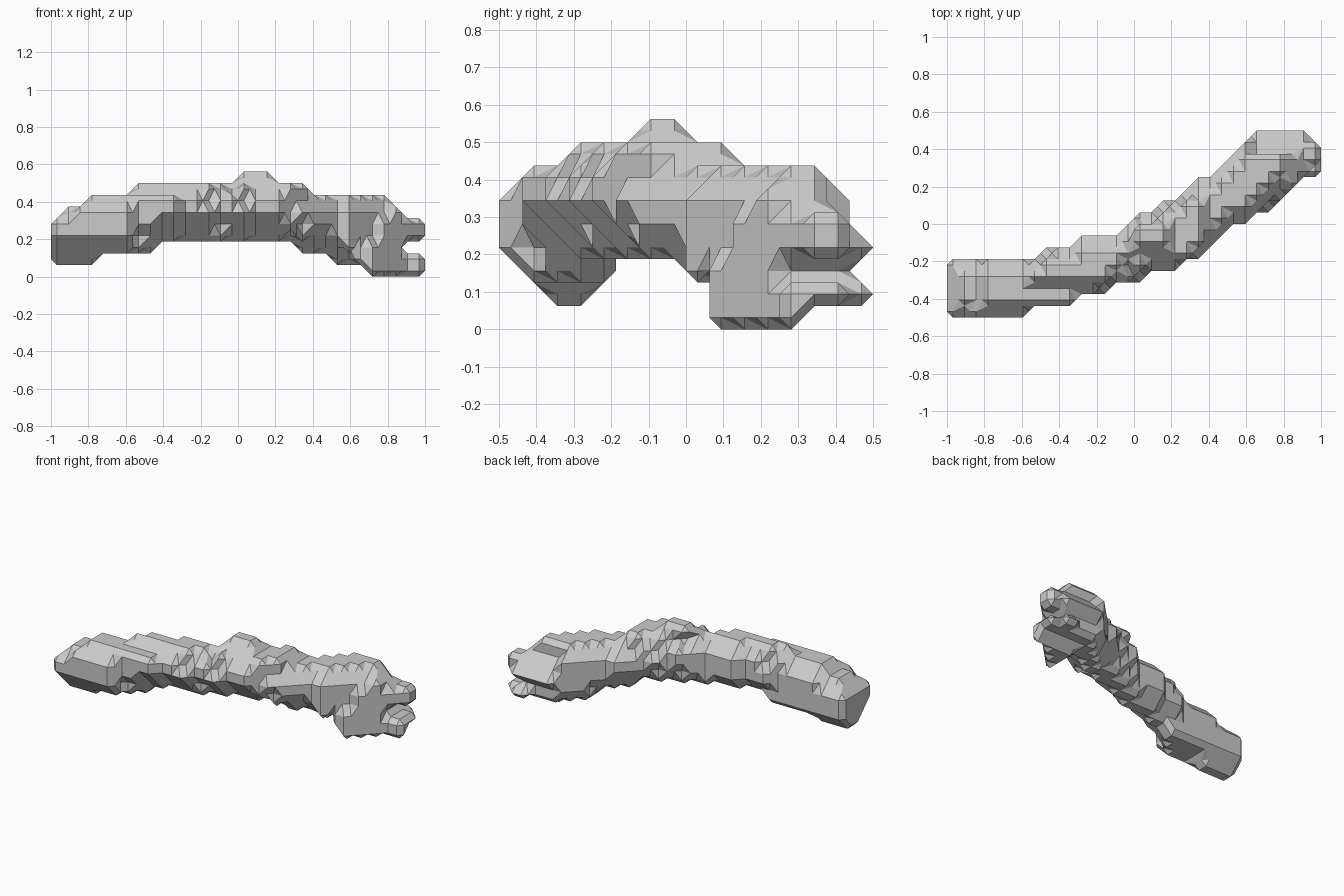
import bpy, bmesh
from itertools import product
from mathutils import Vector

if "Cube" in bpy.data.objects:
    bpy.data.objects.remove(bpy.data.objects["Cube"])

STEP = 1 / 16          # cell size: the model is faceted on a 32 x 16 x 9 lattice

# trunk: one section profile (across, up), scaled at stations x, y range, z range
section = [(0, .46), (0, .66), (.13, .9), (.36, 1.01), (.65, 1.01), (.88, .85),
           (1, .62), (1, .34), (.82, .06), (.72, -.01), (.45, -.01), (.28, .14)]
stations = [
    (-1.0, -.50, -.19, .065, .38), (-.88, -.50, -.19, .065, .38),
    (-.76, -.50, -.19, .065, .44), (-.74, -.50, -.19, .065, .44),
    (-.58, -.50, -.19, .065, .44), (-.56, -.44, -.19, .125, .50),
    (-.45, -.44, -.13, .125, .50), (-.43, -.44, -.12, .19, .50),
    (-.32, -.43, -.12, .19, .50), (-.30, -.375, -.06, .19, .50),
    (-.14, -.375, -.06, .19, .50), (-.12, -.31, -.06, .19, .50),
    (.00, -.31, .00, .19, .50), (.07, -.25, .06, .19, .50),
    (.20, -.25, .125, .19, .50), (.30, -.21, .18, .19, .50),
    (.32, -.19, .20, .125, .50), (.37, -.15, .24, .125, .50),
    (.38, -.14, .25, .125, .44), (.50, -.02, .36, .125, .44),
    (.51, -.02, .37, .065, .44), (.62, .02, .48, .065, .44)]

# forked end, row by row from the ground: x range, front offset, back limit
fork = [(.70, 1.0, .00, .31), (.60, 1.0, .00, .50), (.60, .87, -.01, .44),
        (.60, 1.0, .02, .50), (.60, 1.0, .02, .44), (.60, .87, .04, .375),
        (.60, .81, .11, .375)]

# knots and stubs: x range, y range, z range
knots = [
    (.00, .19, -.125, .00, .50, .5625), (.00, .13, -.06, .065, .31, .44),
    (.17, .25, .06, .13, .25, .38), (-.34, -.18, -.16, -.06, .31, .44),
    (-.51, -.43, -.30, -.19, .125, .32), (-.63, -.49, -.40, -.25, .125, .26),
    (.56, .64, .00, .07, .125, .19)]
# bark pits and undercuts, same layout
pits = [
    (-1.0, -.94, -.5, -.1, .33, .45), (-.76, -.50, -.5, -.1, .06, .12),
    (-.60, -.30, -.45, -.30, .44, .50), (.28, .50, -.2, .0, .125, .185),
    (-.60, -.40, -.2, -.1, .125, .185), (.60, .83, .44, .50, .06, .12),
    (-.20, -.12, -.38, -.31, .37, .44), (-.07, .00, -.26, -.18, .44, .50)]


def in_box(p, b):
    return all(b[2 * i] <= p[i] <= b[2 * i + 1] for i in range(3))


def in_section(x, y, z):
    for s, t in zip(stations, stations[1:]):
        if s[0] <= x <= t[0]:
            f = (x - s[0]) / (t[0] - s[0])
            y0, y1, z0, z1 = (p + (q - p) * f for p, q in zip(s[1:], t[1:]))
            u, v = (y - y0) / (y1 - y0), (z - z0) / (z1 - z0)
            return all((b[0] - a[0]) * (v - a[1]) - (b[1] - a[1]) * (u - a[0]) <= 0
                       for a, b in zip(section, section[1:] + section[:1]))
    return False


def in_fork(x, y, z):
    k = int(z / STEP)
    if x < .62 or k >= len(fork):
        return False
    x0, x1, front, back = fork[k]
    edge = .02 + .70 * (x - .62)
    return x0 < x < x1 and edge + front <= y < min(back, .50 - max(0, x - .90))


def solid(i, j, k):
    p = (-1 + (i + .5) * STEP, -.5 + (j + .5) * STEP, (k + .5) * STEP)
    if any(in_box(p, b) for b in pits):
        return False
    return in_section(*p) or in_fork(*p) or any(in_box(p, b) for b in knots)


filled = {c for c in product(range(32), range(16), range(9)) if solid(*c)}

# skin: cut every lattice cell halfway between filled and empty corners
bm = bmesh.new()
verts = {}


def mid(a, b):
    key = tuple(p + q for p, q in zip(a, b))
    if key not in verts:
        m = Vector(key) / 2
        verts[key] = bm.verts.new((-1 + (m.x + .5) * STEP, -.5 + (m.y + .5) * STEP,
                                   (m.z + .5) * STEP))
    return verts[key]


for cell in product(range(-1, 32), range(-1, 16), range(-1, 9)):
    link = {}
    for d, side in product(range(3), (0, 1)):
        ring = []
        for a, b in ((0, 0), (1, 0), (1, 1), (0, 1)):
            c = list(cell)
            c[d] += side
            c[(d + 1) % 3] += a
            c[(d + 2) % 3] += b
            ring.append(tuple(c))
        if not side:
            ring.reverse()
        for n in range(4):
            if ring[n] in filled and ring[(n + 1) % 4] not in filled:
                m = n
                while ring[m - 1] in filled:
                    m -= 1
                link[mid(ring[n], ring[(n + 1) % 4])] = mid(ring[m - 1], ring[m])
    while link:
        start, nxt = link.popitem()
        loop = [start]
        while nxt != start:
            loop.append(nxt)
            nxt = link.pop(nxt)
        bm.faces.new(loop)

bmesh.ops.triangulate(bm, faces=bm.faces)
bmesh.ops.recalc_face_normals(bm, faces=bm.faces)
bmesh.ops.dissolve_limit(bm, angle_limit=0.02, verts=bm.verts, edges=bm.edges)
me = bpy.data.meshes.new("fallen_branch")
bm.to_mesh(me)
bm.free()
bpy.context.collection.objects.link(bpy.data.objects.new("fallen_branch", me))
